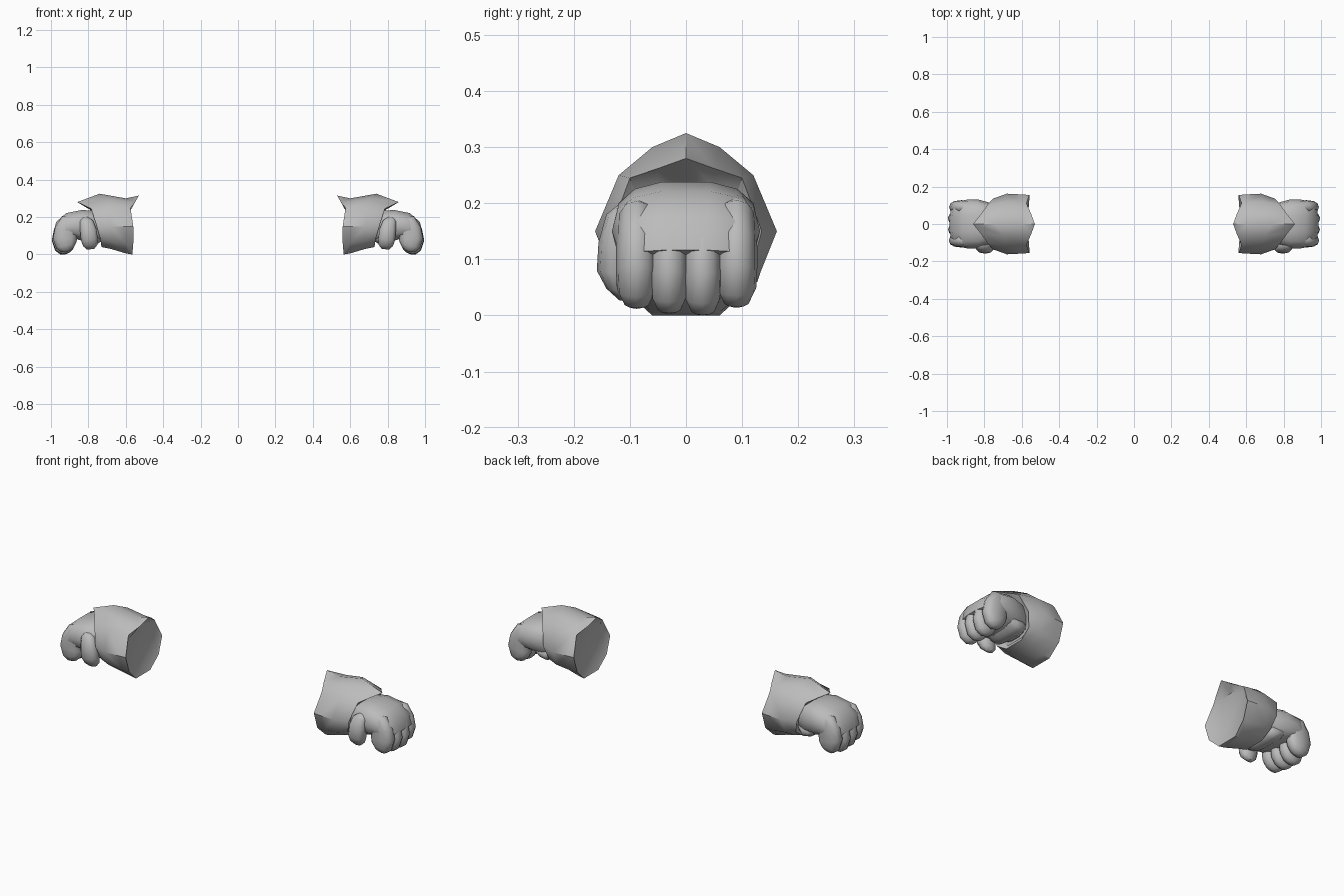
import bpy, bmesh, math
from mathutils import Vector

if "Cube" in bpy.data.objects:
    bpy.data.objects.remove(bpy.data.objects["Cube"])

grey = bpy.data.materials.new("plain grey")
grey.use_nodes = True
colour = (0.5, 0.5, 0.5, 1)
grey.diffuse_color = colour
grey.node_tree.nodes["Principled BSDF"].inputs["Base Color"].default_value = colour


def loft(name, rings, side, sharp):
    """Skin a list of closed point rings, cap both ends, and mirror by side."""
    bm = bmesh.new()
    rows = [[bm.verts.new((p[0] * side, p[1], p[2])) for p in r] for r in rings]
    n = len(rows[0])
    for a, b in zip(rows, rows[1:]):
        for i in range(n):
            j = (i + 1) % n
            bm.faces.new((a[i], a[j], b[j], b[i]))
    bm.faces.new(rows[0])
    bm.faces.new(rows[-1])
    bmesh.ops.recalc_face_normals(bm, faces=bm.faces)
    mesh = bpy.data.meshes.new(name)
    bm.to_mesh(mesh)
    bm.free()
    mesh.materials.append(grey)
    ob = bpy.data.objects.new(name, mesh)
    bpy.context.collection.objects.link(ob)
    bpy.ops.object.select_all(action='DESELECT')
    ob.select_set(True)
    bpy.context.view_layer.objects.active = ob
    bpy.ops.object.shade_smooth_by_angle(angle=math.radians(sharp))
    return ob


def mirrored(half):
    """Complete a ring whose first point lies on the centre line."""
    return half + [(x, -y, z) for x, y, z in reversed(half[1:])]


def oval(x, y, z, wide, thick, tilt, count=14, square=0.75):
    """Rounded-square ring across a path that heads down by tilt degrees."""
    t = math.radians(tilt)
    ring = []
    for k in range(count):
        a = math.tau * k / count
        c, s = math.cos(a), math.sin(a)
        u = math.copysign(abs(c) ** square, c) * wide
        v = math.copysign(abs(s) ** square, s) * thick
        ring.append((x + v * math.sin(t), y + u, z + v * math.cos(t)))
    return ring


# Cuff: recessed arm end, peaked rim, body, pointed wrist rim, recessed wrist end
cuff = [mirrored(r) for r in (
    [(.585, 0, .265), (.58, .05, .25), (.58, .10, .225), (.57, .145, .15), (.565, .115, .06), (.57, .055, .01)],
    [(.53, 0, .315), (.55, .055, .28), (.575, .11, .25), (.56, .155, .15), (.56, .125, .06), (.565, .06, 0)],
    [(.60, 0, .30), (.60, .06, .285), (.60, .118, .25), (.60, .158, .15), (.60, .127, .06), (.60, .06, .006)],
    [(.74, 0, .325), (.70, .06, .30), (.69, .12, .25), (.68, .162, .15), (.68, .13, .07), (.68, .06, .03)],
    [(.86, 0, .28), (.82, .05, .262), (.785, .10, .245), (.755, .135, .15), (.735, .115, .08), (.73, .055, .04)],
    [(.78, 0, .235), (.775, .05, .23), (.76, .09, .215), (.74, .115, .15), (.725, .095, .09), (.72, .05, .06)],
)]

# Back of the hand: wrist to knuckles
palm = [oval(*r) for r in (
    (.72, 0, .145, .09, .075, 0),
    (.775, 0, .15, .115, .085, 0),
    (.83, 0, .155, .13, .085, 3),
    (.885, 0, .15, .132, .08, 25),
    (.92, 0, .13, .125, .07, 50),
    (.94, 0, .10, .11, .05, 70),
)]

# Curled fingers: y position, width, and how far the tip is lifted
FINGERS = (("index", -.088, .037, .012), ("middle", -.03, .035, .003),
           ("ring", .03, .035, 0), ("little", .09, .037, .014))
finger_path = ((.86, .155, .6, .05, 15), (.905, .142, .95, .065, 40),
               (.925, .11, 1, .064, 65), (.932, .07, 1, .064, 85),
               (.925, .035, .95, .055, 105), (.918, .013, .65, .035, 110),
               (.915, .004, .25, .012, 110))

# Thumb folded against the front of the palm
thumb = [oval(*r, 10, .85) for r in (
    (.82, -.10, .20, .018, .02, 90),
    (.81, -.117, .18, .025, .036, 95),
    (.80, -.122, .13, .034, .046, 95),
    (.795, -.122, .08, .037, .047, 95),
    (.79, -.115, .048, .027, .040, 95),
    (.788, -.108, .028, .012, .02, 95),
)]

# Heel of the hand under the palm
heel = [oval(*r) for r in (
    (.73, .01, .10, .08, .03, 0),
    (.765, .01, .085, .10, .038, 0),
    (.80, .01, .09, .10, .035, 0),
    (.85, .01, .12, .09, .03, 0),
)]

for label, side in (("left", 1), ("right", -1)):
    loft(label + "_cuff", cuff, side, 40)
    loft(label + "_palm", palm, side, 60)
    loft(label + "_heel", heel, side, 60)
    loft(label + "_thumb", thumb, side, 60)
    for finger, y, width, lift in FINGERS:
        rings = [oval(x - lift * .5, y, z + lift, width * w, t, a, 12, .85)
                 for x, z, w, t, a in finger_path]
        loft(f"{label}_{finger}_finger", rings, side, 60)
